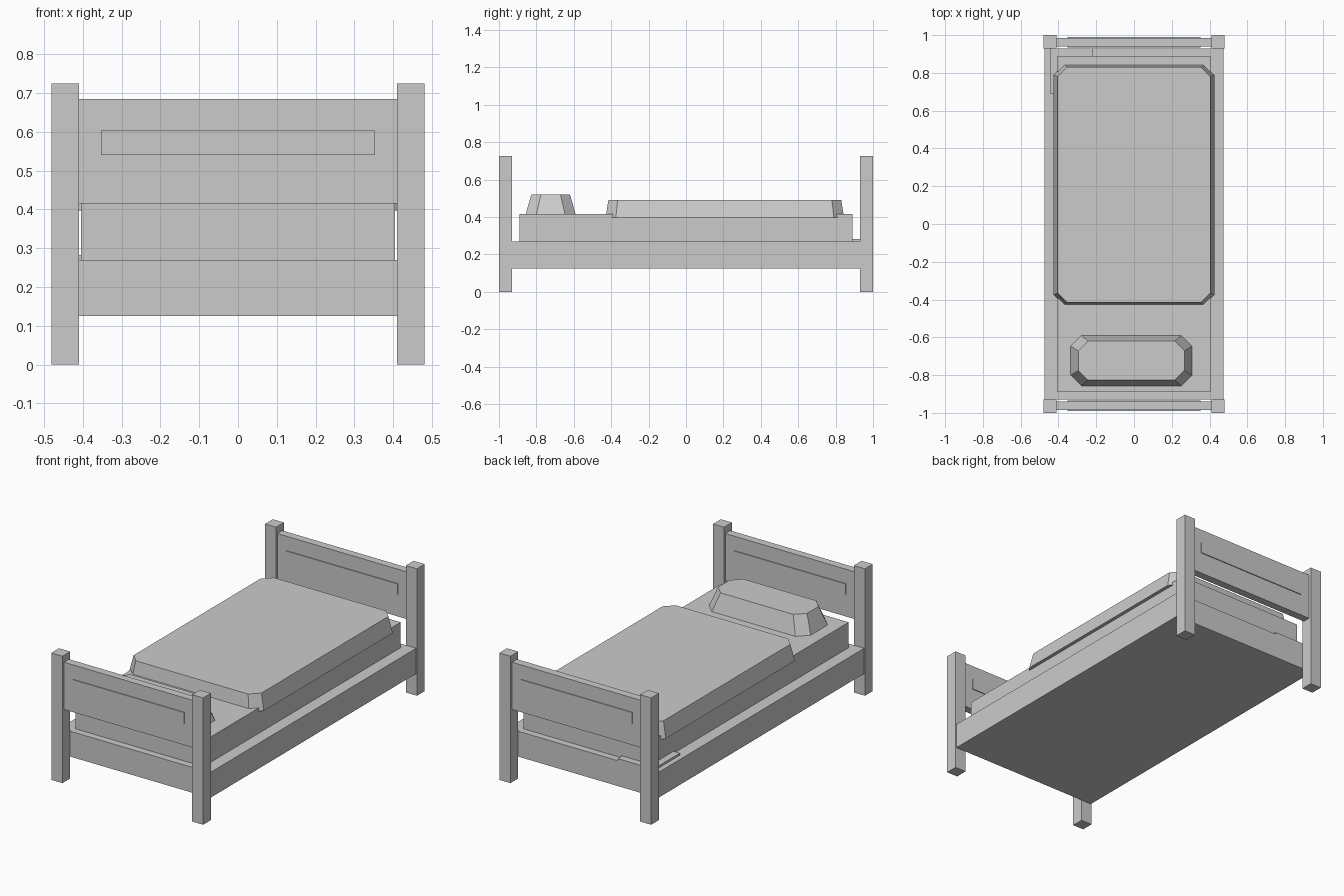
import bpy
import bmesh

cube = bpy.data.objects.get("Cube")
if cube:
    bpy.data.objects.remove(cube, do_unlink=True)

grey = bpy.data.materials.new("plain_grey")
grey.use_nodes = True
colour = (0.6, 0.6, 0.6, 1)
grey.diffuse_color = colour
grey.node_tree.nodes["Principled BSDF"].inputs["Base Color"].default_value = colour


def finish(name, bm):
    bmesh.ops.recalc_face_normals(bm, faces=bm.faces)
    mesh = bpy.data.meshes.new(name)
    bm.to_mesh(mesh)
    bm.free()
    mesh.materials.append(grey)
    obj = bpy.data.objects.new(name, mesh)
    bpy.context.collection.objects.link(obj)
    return obj


def box(name, x, y, z):
    """Box from (min, max) pairs."""
    bm = bmesh.new()
    bmesh.ops.create_cube(bm, size=1)
    for v in bm.verts:
        v.co = [lo + (hi - lo) * (c + 0.5) for c, (lo, hi) in zip(v.co, (x, y, z))]
    return finish(name, bm)


def octagon(bm, x, y, z, cut):
    """Ring of a rectangle with cut corners."""
    (x0, x1), (y0, y1) = x, y
    points = [(x0 + cut, y0), (x1 - cut, y0), (x1, y0 + cut), (x1, y1 - cut),
              (x1 - cut, y1), (x0 + cut, y1), (x0, y1 - cut), (x0, y0 + cut)]
    return [bm.verts.new((px, py, z)) for px, py in points]


def cushion(name, x, y, z, inset_x, inset_y, cut):
    """Cut-corner slab tapering towards the top."""
    bm = bmesh.new()
    low = octagon(bm, x, y, z[0], cut)
    high = octagon(bm, (x[0] + inset_x, x[1] - inset_x),
                   (y[0] + inset_y, y[1] - inset_y), z[1], cut * 0.9)
    bm.faces.new(low)
    bm.faces.new(high)
    for i in range(len(low)):
        j = (i + 1) % len(low)
        bm.faces.new((low[i], low[j], high[j], high[i]))
    return finish(name, bm)


# Posts and end boards
for end, s in (("front", -1), ("back", 1)):
    def span(a, b):
        return tuple(sorted((s * a, s * b)))

    for side, t in (("right", -1), ("left", 1)):
        box(f"{end}_{side}_post", tuple(sorted((t * 0.41, t * 0.48))),
            span(0.93, 1), (0, 0.725))
    box(f"{end}_board", (-0.41, 0.41), span(0.94, 0.985), (0.415, 0.685))
    box(f"{end}_board_trim", (-0.353, 0.353), span(0.935, 0.99), (0.54, 0.603))

# Base and bedding
box("bed_frame", (-0.475, 0.475), (-0.93, 0.93), (0.125, 0.27))
box("mattress", (-0.405, 0.405), (-0.89, 0.89), (0.27, 0.415))
box("sheet_corner", (-0.445, -0.22), (0.69, 0.93), (0.27, 0.282))
cushion("blanket", (-0.425, 0.425), (-0.43, 0.845), (0.397, 0.49), 0.021, 0.015, 0.055)
cushion("pillow", (-0.335, 0.307), (-0.857, -0.59), (0.415, 0.52), 0.04, 0.03, 0.057)
